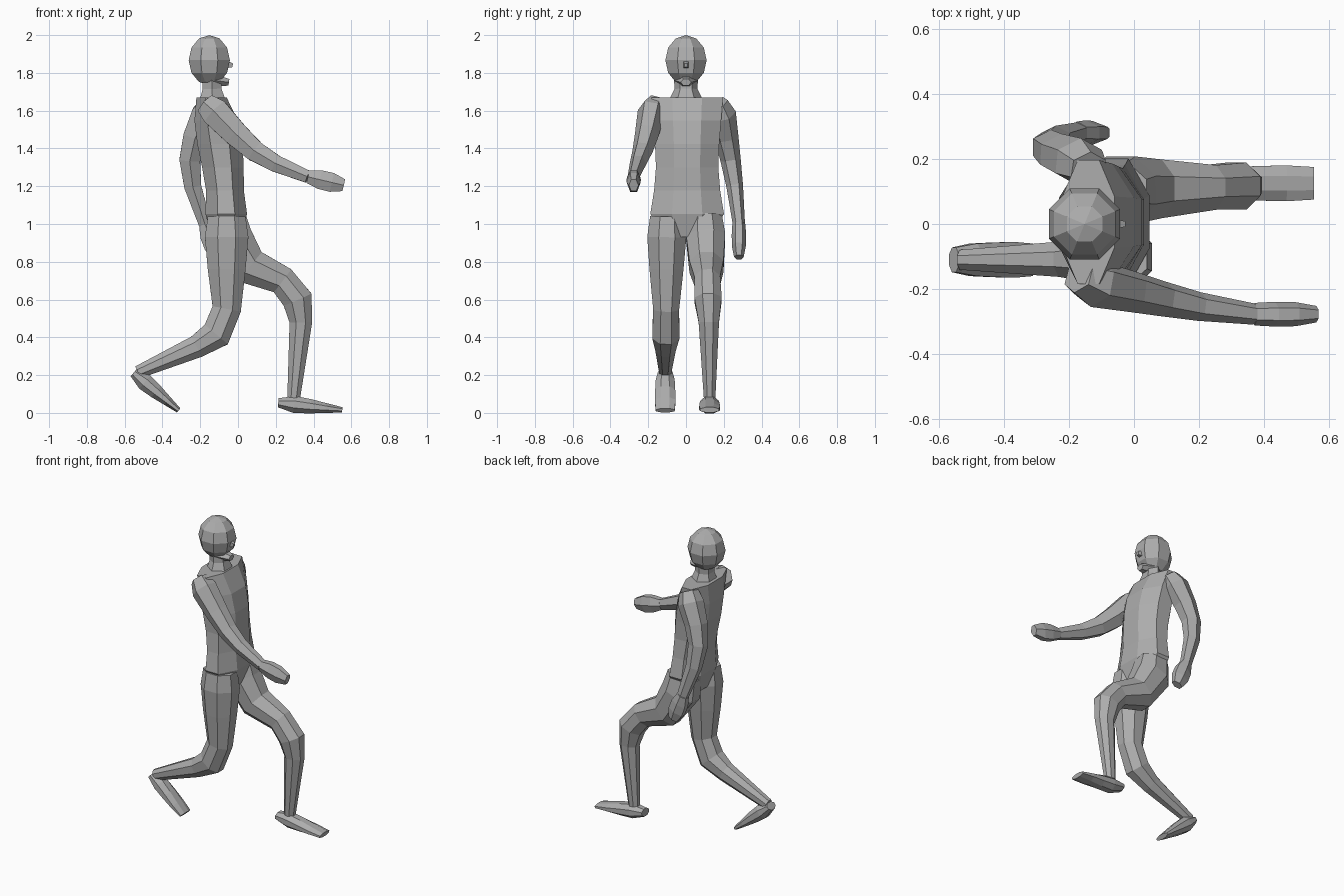
import bpy
import bmesh
import math
from mathutils import Matrix, Vector

default_cube = bpy.data.objects.get("Cube")
if default_cube:
    bpy.data.objects.remove(default_cube, do_unlink=True)

# One plain grey for the whole figure
grey = bpy.data.materials.new("matte grey")
grey.use_nodes = True
colour = (.42, .42, .42, 1)
grey.diffuse_color = colour
grey.node_tree.nodes["Principled BSDF"].inputs["Base Color"].default_value = colour


def add_object(name, bm):
    """Turn a bmesh into a flat-shaded grey object."""
    bmesh.ops.recalc_face_normals(bm, faces=bm.faces)
    mesh = bpy.data.meshes.new(name)
    bm.to_mesh(mesh)
    bm.free()
    mesh.materials.append(grey)
    obj = bpy.data.objects.new(name, mesh)
    bpy.context.collection.objects.link(obj)


def loft(name, centres, depths, widths, sides=8, level=False):
    """Skin a faceted tube along a path, with rings square to it or level."""
    bm = bmesh.new()
    last = len(centres) - 1
    spread = 1 / math.cos(math.pi / sides)
    loops = []
    for i, centre in enumerate(centres):
        before = (centre - centres[max(i - 1, 0)]).normalized()
        after = (centres[min(i + 1, last)] - centre).normalized()
        along = Vector((0, 0, 1)) if level else (before + after).normalized()
        deep = Vector((0, 1, 0)).cross(along).normalized()
        wide = along.cross(deep)
        loop = []
        for k in range(sides):
            angle = (k + .5) * math.tau / sides
            offset = (deep * math.cos(angle) * depths[i]
                      + wide * math.sin(angle) * widths[i]) * spread
            loop.append(bm.verts.new(centre + offset))
        loops.append(loop)
    for lower, upper in zip(loops, loops[1:]):
        for k in range(sides):
            n = (k + 1) % sides
            bm.faces.new((lower[k], lower[n], upper[n], upper[k]))
    bm.faces.new(loops[0])
    bm.faces.new(loops[-1])
    add_object(name, bm)


def limb(name, joints, inner_y, outer_y, depths, flatness, sides):
    """Tube through (x, z) joints, drifting sideways from inner to outer y."""
    last = len(joints) - 1
    centres = [Vector((x, inner_y + (outer_y - inner_y) * i / last, z))
               for i, (x, z) in enumerate(joints)]
    loft(name, centres, depths, [d * flatness for d in depths], sides)


def straight(name, start, end, depths, widths, sides=6):
    """Tube with evenly spaced rings between two points."""
    last = len(depths) - 1
    centres = [Vector(start).lerp(Vector(end), i / last)
               for i in range(last + 1)]
    loft(name, centres, depths, widths, sides)


def leg(name, joints, inner_y, outer_y, heel, toe):
    """Leg from pelvis to ankle, with a wedge-shaped foot."""
    depths = [.1, .115, .1, .076, .08, .06, .034]
    limb(name + "_leg", joints, inner_y, outer_y, depths, .9, 8)
    foot_depths = [.024, .045, .038, .026, .014]
    foot_widths = [.038, .05, .053, .055, .05]
    straight(name + "_foot", (heel[0], outer_y, heel[1]),
             (toe[0], outer_y, toe[1]), foot_depths, foot_widths, 8)


def arm(name, joints, inner_y, outer_y, fingertip):
    """Arm from shoulder to wrist, with a mitten-shaped hand."""
    depths = [.055, .075, .065, .055, .045, .033]
    limb(name + "_arm", joints, inner_y, outer_y, depths, .85, 6)
    wrist_x, wrist_z = joints[-1]
    straight(name + "_hand", (wrist_x, outer_y, wrist_z),
             (fingertip[0], outer_y, fingertip[1]),
             [.033, .05, .051, .032], [.03, .033, .032, .022])


# Torso: evenly stacked rings from crotch to shoulders, leaning back at the top
torso_depths = [.08, .11, .1, .11, .12, .115, .08]
torso_widths = [.12, .195, .175, .165, .17, .18, .19]
steps = len(torso_depths) - 1
spine = [Vector((-.06 - .08 * (i / steps) ** 2, .006, .93 + .74 * i / steps))
         for i in range(steps + 1)]
loft("torso", spine, torso_depths, torso_widths, level=True)

# Neck, flaring into the shoulders
straight("neck", (-.135, 0, 1.65), (-.14, 0, 1.78),
         [.07, .05, .05], [.08, .053, .055])

# Head: coarse egg
head = bmesh.new()
bmesh.ops.create_uvsphere(head, u_segments=8, v_segments=6, radius=1)
bmesh.ops.transform(
    head, verts=head.verts,
    matrix=Matrix.Translation((-.152, 0, 1.867))
    @ Matrix.Diagonal((.118, .118, .133, 1))
    @ Matrix.Rotation(math.pi / 8, 4, "Z"))
add_object("head", head)

# Nose and chin point forward
straight("nose", (-.09, 0, 1.85), (-.028, 0, 1.84), [.03, .01], [.024, .008], 4)
straight("chin", (-.12, 0, 1.76), (-.048, 0, 1.75), [.03, .018], [.05, .024])

# Arms: one swung forward, the other back with a bent elbow
arm("forward",
    [(-.17, 1.635), (-.12, 1.59), (-.01, 1.475), (.09, 1.385),
     (.2, 1.32), (.37, 1.25)],
    -.16, -.277, (.56, 1.205))
arm("rear",
    [(-.14, 1.64), (-.17, 1.58), (-.225, 1.46), (-.255, 1.34),
     (-.24, 1.2), (-.175, 1)],
    .17, .28, (-.105, .825))

# Legs: one planted ahead, the other trailing with the heel raised
leg("leading",
    [(-.06, 1.04), (-.04, .93), (.06, .775), (.235, .7),
     (.315, .6), (.333, .48), (.295, .08)],
    .1, .125, (.213, .054), (.552, .016))
leg("trailing",
    [(-.06, 1.04), (-.06, .93), (-.06, .76), (-.06, .55),
     (-.115, .415), (-.22, .35), (-.53, .215)],
    -.1, -.11, (-.553, .212), (-.314, .013))
